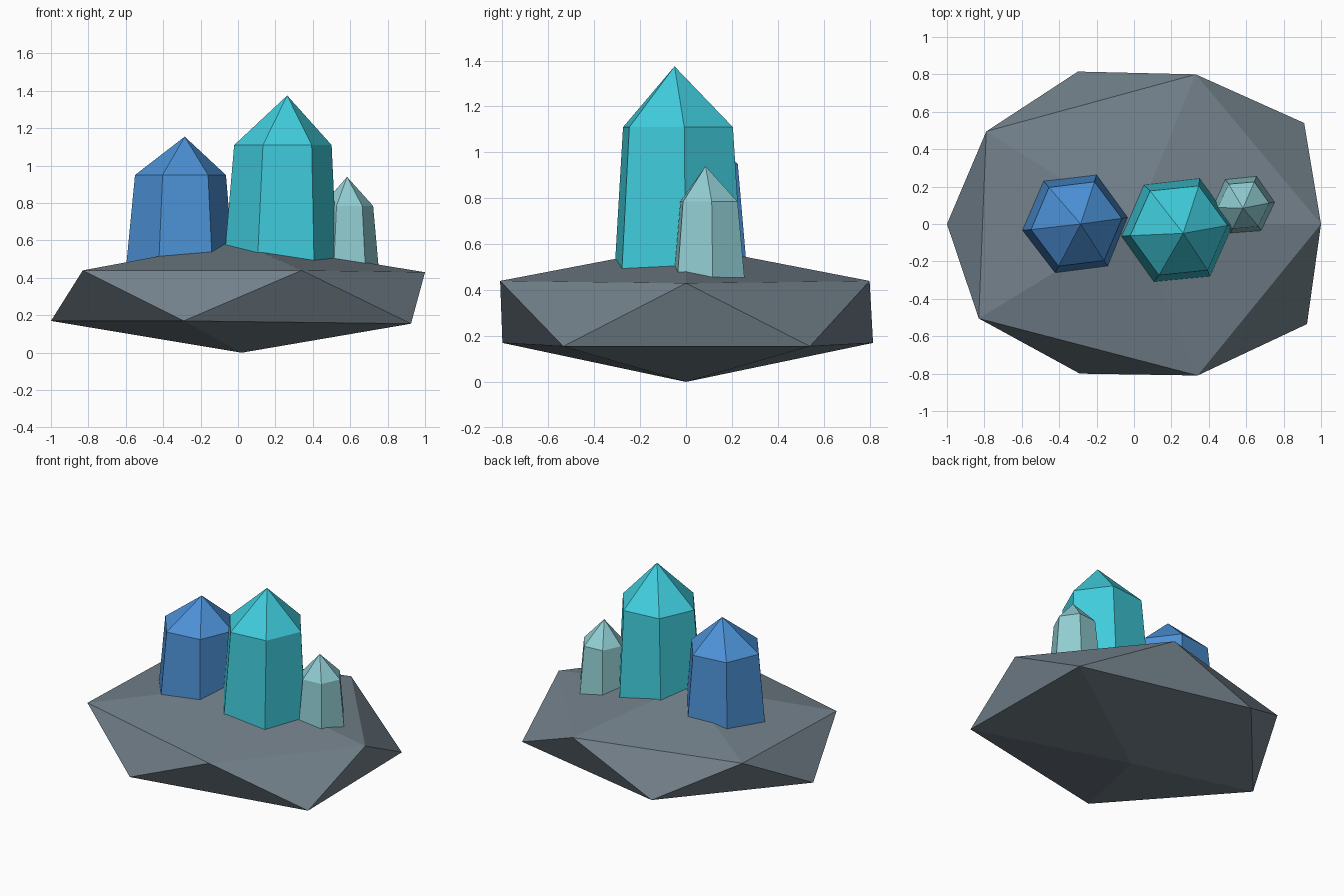
import bpy, bmesh
from math import cos, sin, radians, pi

if "Cube" in bpy.data.objects:
    bpy.data.objects.remove(bpy.data.objects["Cube"])


def material(name, rgb):
    m = bpy.data.materials.new(name)
    m.diffuse_color = (*rgb, 1)
    m.use_nodes = True
    m.node_tree.nodes["Principled BSDF"].inputs["Base Color"].default_value = m.diffuse_color
    return m


def mesh_object(name, bm, mat):
    bmesh.ops.recalc_face_normals(bm, faces=bm.faces)
    me = bpy.data.meshes.new(name)
    bm.to_mesh(me)
    bm.free()
    me.materials.append(mat)
    ob = bpy.data.objects.new(name, me)
    bpy.context.collection.objects.link(ob)
    return ob


def crystal(name, mat, base, r0, shoulder, r1, tip, turn):
    """Six-sided tapered shaft with a pointed cap."""
    bm = bmesh.new()
    rings = []
    for (x, y, z), r in ((base, r0), (shoulder, r1)):
        angles = [radians(turn) + i * pi / 3 for i in range(6)]
        rings.append([bm.verts.new((x + r * cos(a), y + r * sin(a), z)) for a in angles])
    low, high = rings
    top = bm.verts.new(tip)
    bm.faces.new(low[::-1])
    for i in range(6):
        j = (i + 1) % 6
        bm.faces.new((low[i], low[j], high[j], high[i]))
        bm.faces.new((high[i], high[j], top))
    return mesh_object(name, bm, mat)


# Materials
stone = material("slate grey", (0.17, 0.216, 0.254))
teal = material("teal crystal", (0.051, 0.604, 0.716))
blue = material("blue crystal", (0.073, 0.283, 0.672))
pale = material("pale crystal", (0.283, 0.61, 0.644))

# Rock base: squashed, slightly irregular icosahedron
lower = [(-1, 0, 0.17), (-0.29, -0.80, 0.17), (0.925, -0.535, 0.155),
         (0.91, 0.54, 0.155), (-0.30, 0.815, 0.17)]
upper = [(-0.83, -0.505, 0.44), (0.34, -0.81, 0.44), (1, 0, 0.43),
         (0.33, 0.80, 0.44), (-0.79, 0.495, 0.44)]
bm = bmesh.new()
lo = [bm.verts.new(p) for p in lower]
up = [bm.verts.new(p) for p in upper]
bottom = bm.verts.new((0.02, 0, 0))
peak = bm.verts.new((0, 0, 0.595))
for i in range(5):
    j = (i + 1) % 5
    bm.faces.new((lo[j], lo[i], bottom))
    bm.faces.new((lo[i], lo[j], up[i]))
    bm.faces.new((lo[j], up[j], up[i]))
    bm.faces.new((up[i], up[j], peak))
mesh_object("rock_base", bm, stone)

# Crystals, rooted inside the rock
crystal("large_crystal", teal, (0.225, -0.033, 0.35), 0.313,
        (0.24, -0.035, 1.11), 0.262, (0.263, -0.05, 1.375), 6)
crystal("medium_crystal", blue, (-0.312, 0.002, 0.32), 0.302,
        (-0.3075, 0.0, 0.95), 0.245, (-0.285, 0.0, 1.155), 7)
crystal("small_crystal", pale, (0.583, 0.102, 0.33), 0.181,
        (0.585, 0.10, 0.785), 0.138, (0.583, 0.085, 0.94), 5)
